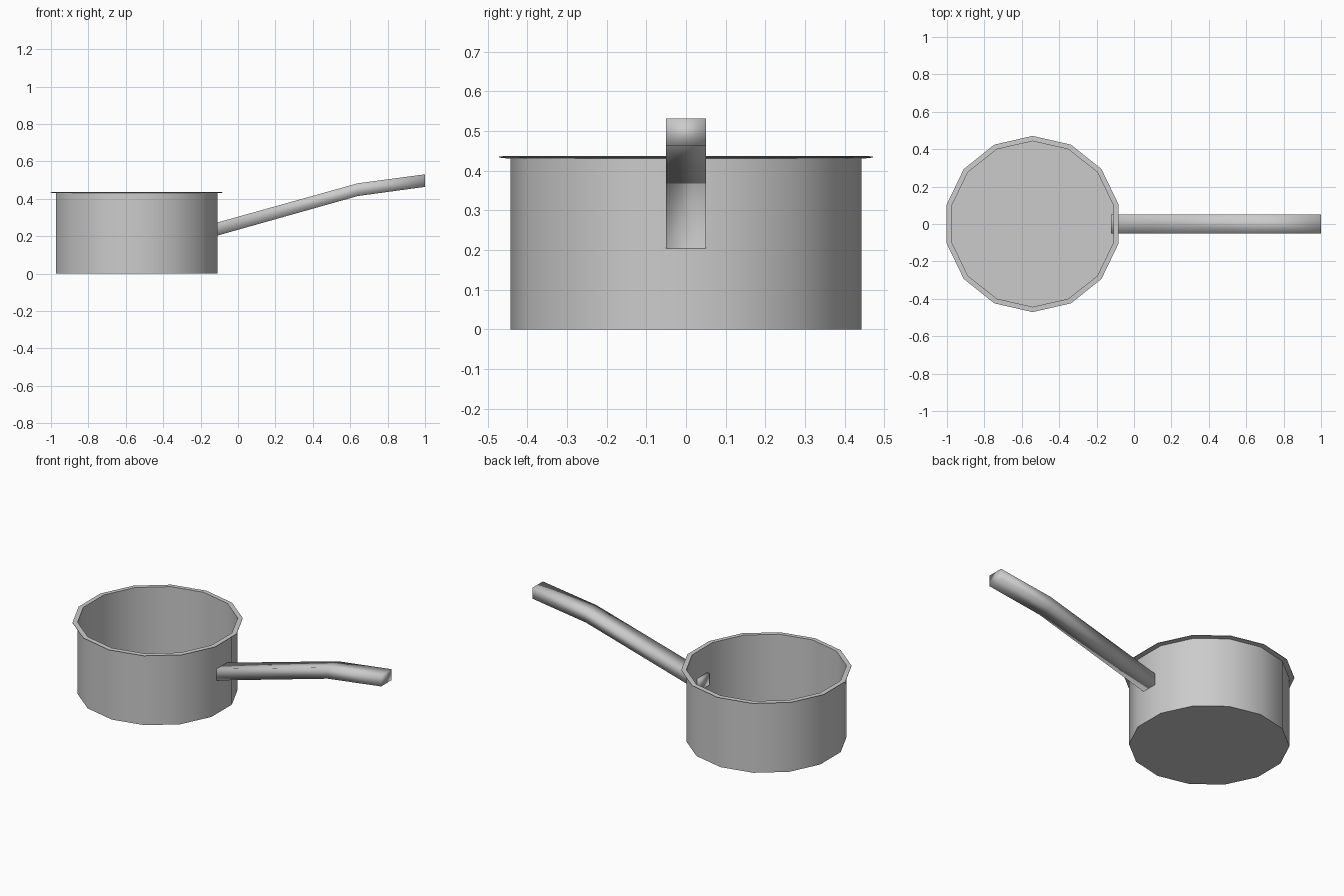
import bpy, math

if "Cube" in bpy.data.objects:
    bpy.data.objects.remove(bpy.data.objects["Cube"])

SIDES = 14
CX = -0.542


def make_object(name, verts, faces):
    mesh = bpy.data.meshes.new(name)
    mesh.from_pydata(verts, [], faces)
    mesh.update()
    obj = bpy.data.objects.new(name, mesh)
    bpy.context.collection.objects.link(obj)
    return obj


def smooth(obj, degrees):
    bpy.ops.object.select_all(action='DESELECT')
    obj.select_set(True)
    bpy.context.view_layer.objects.active = obj
    bpy.ops.object.shade_smooth_by_angle(angle=math.radians(degrees))


def lathe(name, profile, base=False, closed=False):
    verts = []
    for r, z in profile:
        for i in range(SIDES):
            a = math.pi / 2 + 2 * math.pi * i / SIDES
            verts.append((CX + r * math.cos(a), r * math.sin(a), z))
    n = len(profile)
    faces = []
    for k in range(n if closed else n - 1):
        m = (k + 1) % n
        for i in range(SIDES):
            j = (i + 1) % SIDES
            faces.append((k * SIDES + i, k * SIDES + j, m * SIDES + j, m * SIDES + i))
    if base:
        faces.append(tuple(reversed(range(SIDES))))
    return make_object(name, verts, faces)


# Thin-walled pan body with a flat base
body = lathe("pan_body", [(0.443, 0.0), (0.443, 0.431)], base=True)
smooth(body, 30)

# Flared lip around the opening
lip = lathe("pan_lip", [(0.443, 0.430), (0.471, 0.433), (0.471, 0.436), (0.443, 0.437)],
            closed=True)
smooth(lip, 30)

# Handle: rectangular bar with one bend, (x, bottom z, top z) per section
sections = [(-0.123, 0.20, 0.27), (0.64, 0.415, 0.483), (1.0, 0.464, 0.531)]
verts, faces = [], []
for x, low, high in sections:
    verts += [(x, -0.05, low), (x, 0.05, low), (x, 0.05, high), (x, -0.05, high)]
for s in range(len(sections) - 1):
    for i in range(4):
        j = (i + 1) % 4
        faces.append((s * 4 + i, s * 4 + j, s * 4 + 4 + j, s * 4 + 4 + i))
last = 4 * (len(sections) - 1)
faces += [(3, 2, 1, 0), (last, last + 1, last + 2, last + 3)]
handle = make_object("handle", verts, faces)
smooth(handle, 180)
